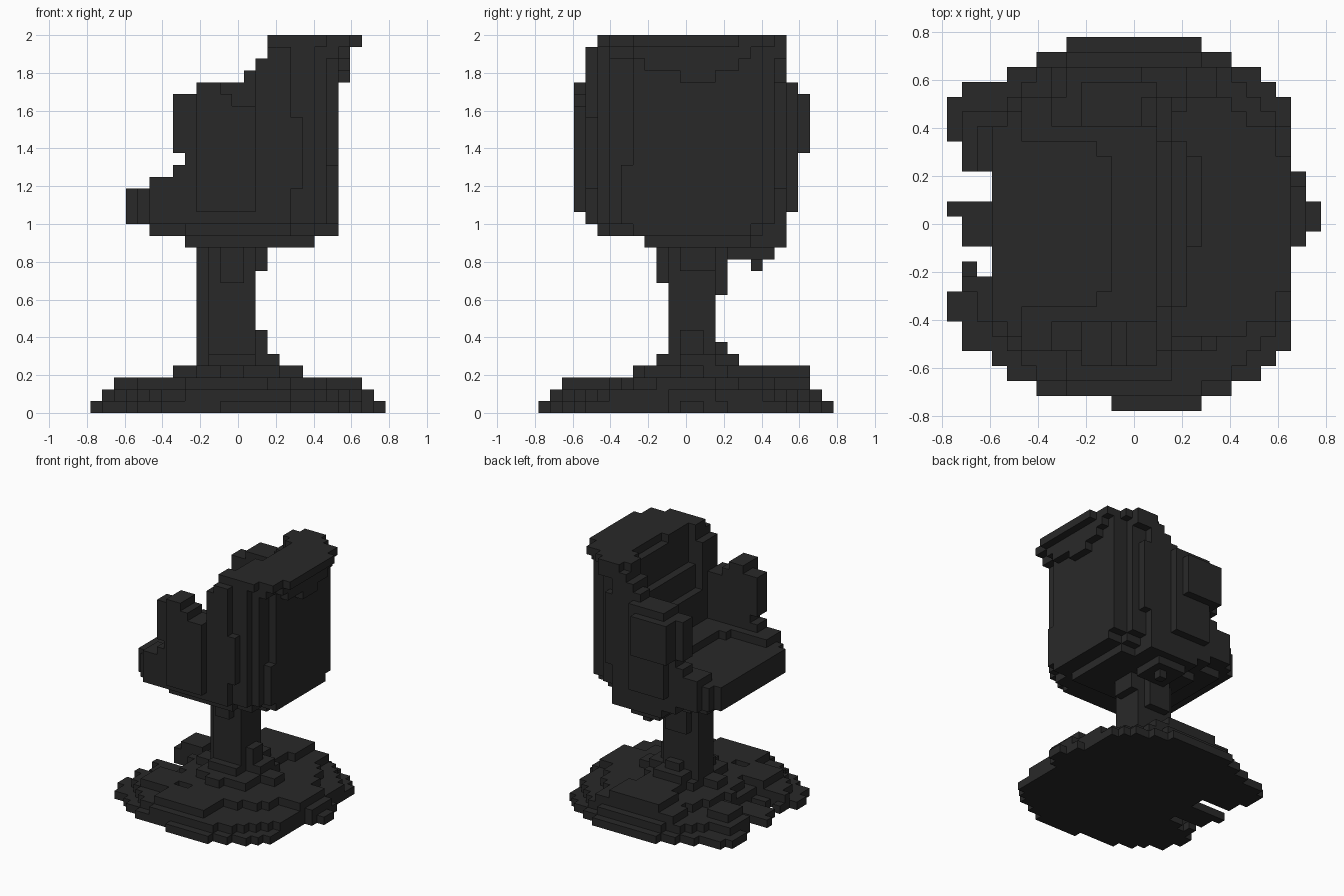
import bpy
import bmesh
from mathutils import Vector

U = 1 / 16  # edge of one block

cube = bpy.data.objects.get("Cube")
if cube:
    bpy.data.objects.remove(cube, do_unlink=True)

mat = bpy.data.materials.new("charcoal")
mat.use_nodes = True
colour = (0.022, 0.022, 0.022, 1)
mat.diffuse_color = colour
mat.node_tree.nodes["Principled BSDF"].inputs["Base Color"].default_value = colour


def box(x0, x1, y0, y1, z0, z1):
    """Set of block cells, both ends included."""
    return {(x, y, z) for x in range(x0, x1 + 1)
            for y in range(y0, y1 + 1) for z in range(z0, z1 + 1)}


def disc(r2, z, xmax=12, c=0):
    return {(x, y, z) for x, y, _ in box(-12, xmax, -12, 12, z, z)
            if (x - c) ** 2 + (y - c) ** 2 <= r2}


def build(name, cells):
    """Turn cells into a mesh made of the outer block faces only."""
    bm = bmesh.new()
    verts = {}

    def vert(p):
        key = tuple(round(c * 2) for c in p)
        if key not in verts:
            verts[key] = bm.verts.new(p * U)
        return verts[key]

    for cell in sorted(cells):
        centre = Vector(cell) + Vector((0, 0, 0.5))
        for axis in range(3):
            for side in (-1, 1):
                n = Vector((0, 0, 0))
                n[axis] = side
                if tuple(int(a + b) for a, b in zip(cell, n)) in cells:
                    continue
                u = Vector((0, 0, 0))
                u[(axis + 1) % 3] = 0.5
                v = n.cross(u)
                mid = centre + n * 0.5
                bm.faces.new([vert(mid + a * u + b * v)
                              for a, b in ((-1, -1), (1, -1), (1, 1), (-1, 1))])
    mesh = bpy.data.meshes.new(name)
    bm.to_mesh(mesh)
    bm.free()
    mesh.materials.append(mat)
    bpy.context.collection.objects.link(bpy.data.objects.new(name, mesh))


# Round foot: stacked discs with a worn, notched front edge
foot = disc(164, 0, 10) | box(11, 11, -1, 3, 0, 0) | box(12, 12, 0, 1, 0, 0)
foot |= box(-11, -9, 4, 9, 0, 0) | box(-11, -9, -8, -3, 0, 0)
foot |= box(-12, -12, 6, 8, 0, 0)
foot -= box(-12, -8, 2, 3, 0, 0) | box(-12, -8, -2, -2, 0, 0)
foot -= box(-10, -10, -3, -3, 0, 0) | box(-12, -12, -4, 0, 0, 0) | box(-12, -12, 2, 5, 0, 0)
foot -= box(-4, -2, -12, -12, 0, 0)
foot |= box(-12, -12, -6, -5, 0, 0)
foot |= disc(142, 1, 10) | box(11, 11, -1, 2, 1, 1)
foot -= box(-12, -8, -3, 3, 1, 1) | box(-12, -12, -12, 12, 1, 1)
foot |= box(-11, -10, 5, 7, 1, 1)
# Raised patches on the foot
foot |= disc(64, 2, c=1) | box(-8, -5, -7, -4, 2, 2)
foot |= box(8, 10, -2, 2, 2, 2) | box(-4, 2, -10, -7, 2, 2)
foot |= box(-5, 5, 8, 10, 2, 2) | box(-10, -8, 4, 6, 2, 2)
foot |= box(-3, 3, -3, 3, 3, 3) | box(-5, 5, 0, 1, 3, 3) | box(-1, 0, -4, -4, 3, 3)
foot |= box(-2, 2, 4, 6, 3, 3) | box(-3, 3, 7, 10, 3, 3)
build("foot", foot)

# Square column with a cut corner and small ribs at both ends
column = box(-3, 1, -1, 2, 4, 13) - box(-3, -3, -1, -1, 4, 13)
column |= box(-3, 3, 0, 2, 4, 4) | box(-2, 1, -2, 4, 4, 4)
column |= box(2, 2, 0, 1, 5, 6) | box(-1, 0, 3, 3, 5, 5)
column |= box(2, 2, 0, 2, 12, 13) | box(-2, 0, 3, 3, 10, 13) | box(-1, 0, -2, -2, 11, 13)
build("column", column)

# Stepped support under the seat
support = box(-4, 6, -3, 5, 14, 14) | box(-2, 4, 6, 8, 14, 14)
support |= box(-1, 2, 4, 7, 13, 13) | box(1, 1, 6, 6, 12, 12)
support |= box(-7, 6, -6, 6, 15, 15) | box(7, 8, -4, 5, 15, 15)
support |= box(-4, 4, -7, 8, 15, 15)
build("seat_support", support)


# Half width of the tub at each step from front to back
def half_width(x):
    for limit, w in ((-9, 6), (-8, 7), (-4, 8), (1, 9), (4, 8), (6, 7)):
        if x <= limit:
            return w
    return 6


# Seat pan
seat = {c for c in box(-9, 8, -9, 9, 16, 18)
        if abs(c[1]) <= half_width(c[0]) - (c[2] == 16 and -4 < c[0] < 2)}
seat -= box(8, 8, -6, -6, 16, 18)
build("seat", seat)


# Height of the arm and back rim, rising in steps towards the back
def rim_top(x, y):
    if y < 0 and -1 <= x <= 1:
        return 26 if x < 0 else 25
    for limit, top in ((-6, 19), (-4, 26), (0, 27), (1, 28), (2, 29)):
        if x <= limit:
            return top
    return 31


# The hollow steps back and widens with height, above a low ledge
def in_hollow(x, y, z):
    if z == 19:
        return x < -1 and abs(y) <= (5 if x < -2 else 4)
    if z >= 27:
        back = 5 if z == 31 and -1 <= y <= 4 else 4
    else:
        back = 3 if z >= 24 else 2
    return abs(y) <= (6 if x < 2 else 5) and x < back


def in_shell(c):
    x, y, z = c
    w = half_width(x)
    if z >= 28:
        w = min(w, 8 if z < 31 else 7)
    if abs(y) > w or z > rim_top(x, y):
        return False
    if z == 20 and x < -5 or z == 21 and x < -4:
        return False
    return not in_hollow(x, y, z)


shell = {c for c in box(-7, 8, -9, 9, 19, 31) if in_shell(c)}
# Worn corner of the back panel
shell -= box(8, 8, -6, -6, 19, 29) | box(8, 8, -5, -5, 21, 29)
# Flared head of the backrest, widening upwards
for z, y0, y1 in ((28, 0, 2), (29, -3, 4), (30, -4, 5), (31, -6, 6)):
    shell |= box(9, 9, y0, y1, z, z)
shell |= box(10, 10, -4, 4, 31, 31) | box(7, 7, -7, 7, 31, 31) | box(4, 6, 8, 8, 30, 31)
# Outer pad on one arm
shell |= box(-4, -4, 9, 9, 22, 26) | box(-4, 0, 10, 10, 22, 26)
# Raised strips on the back corners
shell |= box(5, 5, -8, -8, 19, 24) | box(5, 5, 8, 8, 19, 27)
build("backrest_and_arms", shell)
